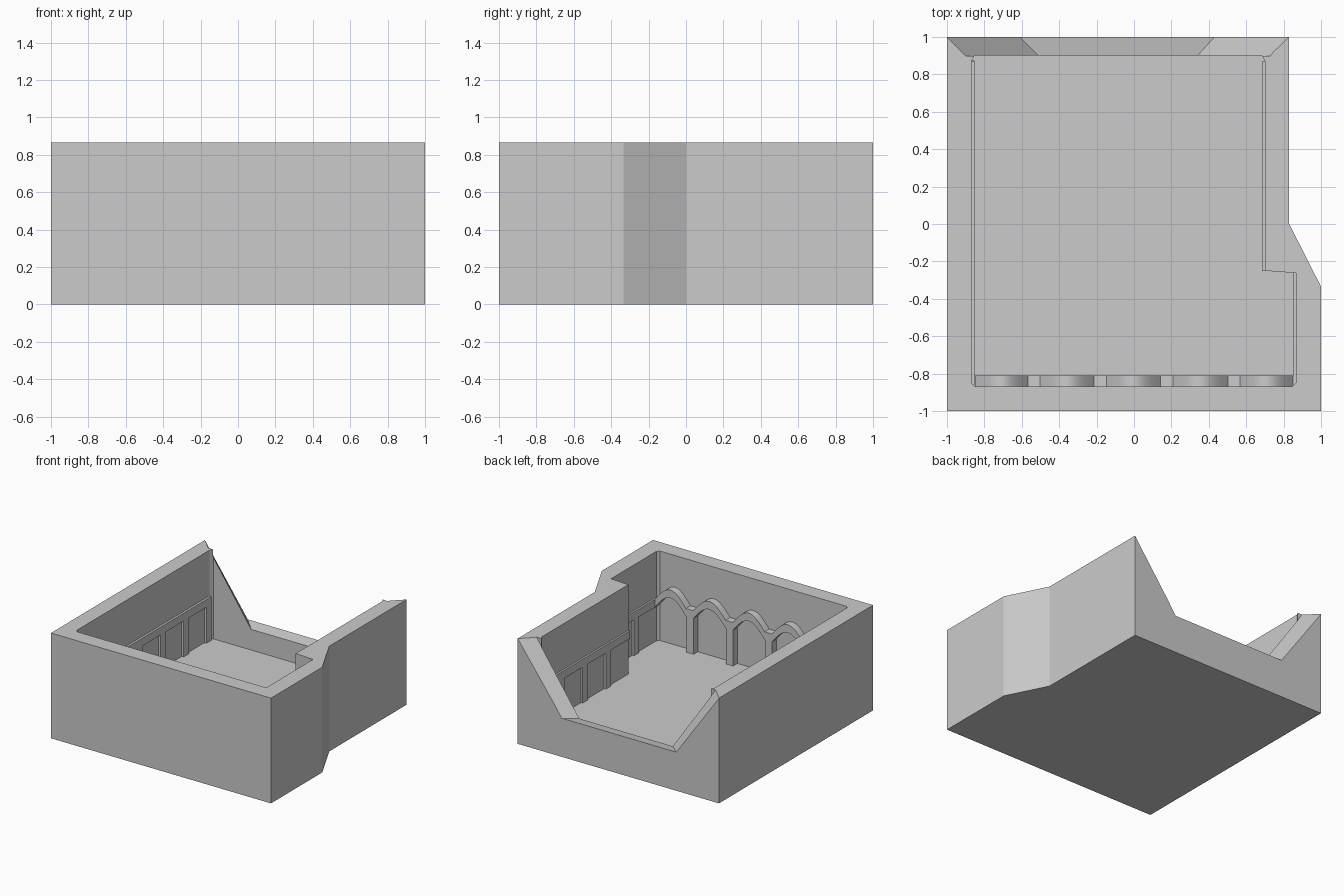
import bpy, bmesh, math
from mathutils import Vector

if "Cube" in bpy.data.objects:
    bpy.data.objects.remove(bpy.data.objects["Cube"])

H = 0.865      # wall height
FLOOR = 0.13


def make(name, bm):
    bmesh.ops.recalc_face_normals(bm, faces=bm.faces)
    me = bpy.data.meshes.new(name)
    bm.to_mesh(me)
    bm.free()
    ob = bpy.data.objects.new(name, me)
    bpy.context.collection.objects.link(ob)
    return ob


def loft(name, a, b):
    """Closed solid between two matching rings of points."""
    bm = bmesh.new()
    va = [bm.verts.new(p) for p in a]
    vb = [bm.verts.new(p) for p in b]
    n = len(a)
    bm.faces.new(va)
    bm.faces.new(vb[::-1])
    for i in range(n):
        j = (i + 1) % n
        bm.faces.new((va[i], vb[i], vb[j], va[j]))
    return make(name, bm)


def prism(name, pts, z0, z1):
    return loft(name, [(x, y, z0) for x, y in pts], [(x, y, z1) for x, y in pts])


def box(name, x0, x1, y0, y1, z0, z1):
    return prism(name, [(x0, y0), (x1, y0), (x1, y1), (x0, y1)], z0, z1)


def cut(ob, cutter):
    cutter.hide_render = True
    m = ob.modifiers.new("cut", 'BOOLEAN')
    m.operation = 'DIFFERENCE'
    m.solver = 'EXACT'
    m.object = cutter
    bpy.context.view_layer.objects.active = ob
    bpy.ops.object.modifier_apply(modifier=m.name)
    bpy.data.objects.remove(cutter)


# Outer shell with the angled step on the right side
shell = prism("shell", [(-1, -1), (1, -1), (1, -0.335), (0.83, 0), (0.83, 1), (-1, 1)], 0, H)

# Room cavity with slightly chamfered corners
c = 0.02
room = [(-0.87 + c, -0.87), (0.865 - c, -0.87), (0.865, -0.87 + c), (0.865, -0.262),
        (0.70, -0.25), (0.70, 0.87), (0.685, 0.9), (-0.855, 0.9),
        (-0.87, 0.87), (-0.87, -0.87 + c)]
cut(shell, prism("room_cutter", room, FLOOR, H + 0.2))

# Notch in the back wall, tapering towards the inside
outer = [Vector(p) for p in [(-1, 1, H), (-0.612, 1, 0.317), (0.43, 1, 0.317), (0.83, 1, H)]]
inner = [Vector(p) for p in [(-0.9, 0.9, H), (-0.51, 0.9, 0.30), (0.34, 0.9, 0.30), (0.73, 0.9, H)]]


def section(t):
    ring = [o.lerp(i, t) for o, i in zip(outer, inner)]
    ring[0] += (ring[0] - ring[1]) * 0.2
    ring[3] += (ring[3] - ring[2]) * 0.2
    return ring


cut(shell, loft("notch_cutter", section(-0.2), section(1.01)))

# Straight rails on the side walls: wall x, rail x, y range
RAIL0, RAIL1 = 0.425, 0.49
sides = [("left", -0.88, -0.852, -0.86, 0.87, [0.84, 0.545, 0.245, -0.055, -0.355, -0.655]),
         ("right", 0.685, 0.71, -0.25, 0.87, [0.63, 0.33, 0.03]),
         ("alcove", 0.85, 0.875, -0.86, -0.262, [-0.57])]
for name, x0, x1, y0, y1, posts in sides:
    box(name + "_rail", x0, x1, y0, y1, RAIL0, RAIL1)
    for i, y in enumerate(posts):
        box(f"{name}_post_{i}", x0, x1, y - 0.033, y + 0.033, FLOOR - 0.01, RAIL0 + 0.01)

# Wavy rail on the front wall: arches with flat troughs above the posts
troughs = [-0.535, -0.18, 0.175, 0.535]
ends = [-0.85] + [x + s for x in troughs for s in (-0.033, 0.033)] + [0.85]
wave = []
for x0, x1 in zip(ends[::2], ends[1::2]):
    for k in range(13):
        t = k / 12
        wave.append((x0 + (x1 - x0) * t, 0.49 + 0.115 * math.sin(math.pi * t)))
bm = bmesh.new()
rows = [[bm.verts.new(p) for p in ((x, -0.88, z), (x, -0.81, z),
                                   (x, -0.81, z - 0.065), (x, -0.88, z - 0.065))]
        for x, z in wave]
for a, b in zip(rows, rows[1:]):
    for i in range(4):
        j = (i + 1) % 4
        bm.faces.new((a[i], a[j], b[j], b[i]))
bm.faces.new(rows[0])
bm.faces.new(rows[-1][::-1])
rail = make("front_wavy_rail", bm)
bpy.ops.object.select_all(action='DESELECT')
rail.select_set(True)
bpy.context.view_layer.objects.active = rail
bpy.ops.object.shade_smooth_by_angle(angle=math.radians(25))

# Posts under the wavy rail
for i, x in enumerate(troughs):
    box(f"front_post_{i}", x - 0.033, x + 0.033, -0.88, -0.815, FLOOR - 0.01, 0.44)
